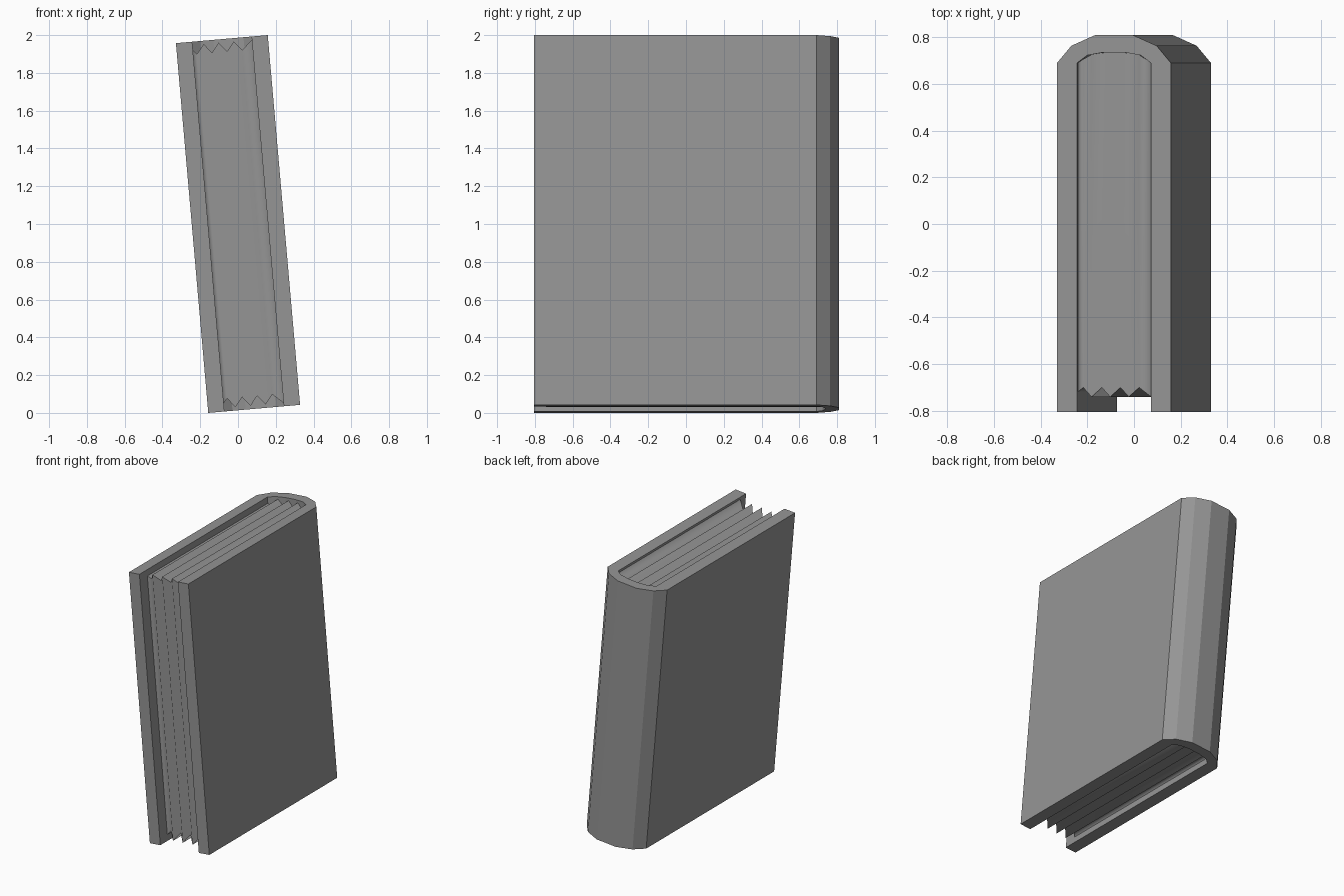
import bpy, bmesh
from math import radians, cos
from mathutils import Matrix

old = bpy.data.objects.get("Cube")
if old:
    bpy.data.objects.remove(old, do_unlink=True)

HALF = 0.9825          # half the cover height
FRONT = -0.805         # free edge of the boards
TILT = Matrix.Translation((0, 0, 1)) @ Matrix.Rotation(radians(-5), 4, "Y")

grey = bpy.data.materials.new("plain grey")
grey.use_nodes = True
grey.diffuse_color = (0.3, 0.3, 0.3, 1)
grey.node_tree.nodes["Principled BSDF"].inputs["Base Color"].default_value = grey.diffuse_color


def finish(name, bm):
    """Turn a bmesh into a leaning, outward-facing object."""
    bmesh.ops.recalc_face_normals(bm, faces=bm.faces)
    bm.transform(TILT)
    mesh = bpy.data.meshes.new(name)
    bm.to_mesh(mesh)
    bm.free()
    mesh.materials.append(grey)
    obj = bpy.data.objects.new(name, mesh)
    bpy.context.collection.objects.link(obj)
    return obj


def loft(bm, rings, smooth=False):
    """Skin a row of four-cornered sections and close both ends."""
    rows = [[bm.verts.new(p) for p in ring] for ring in rings]
    for a, b in zip(rows, rows[1:]):
        for i in range(4):
            j = (i + 1) % 4
            bm.faces.new((a[i], a[j], b[j], b[i])).smooth = smooth
    bm.faces.new(rows[0])
    bm.faces.new(rows[-1])
    return rows


def mirrored(half):
    return half + [(-x, y) for x, y in reversed(half)]


# Cover: two boards joined by a faceted round spine
outer = mirrored([(-0.244, FRONT), (-0.244, 0.69), (-0.183, 0.763), (-0.078, 0.81)])
inner = mirrored([(-0.158, FRONT), (-0.158, 0.69), (-0.115, 0.722), (-0.045, 0.735)])
bm = bmesh.new()
loft(bm, [[(*o, -HALF), (*o, HALF), (*i, HALF), (*i, -HALF)] for o, i in zip(outer, inner)])
finish("book_cover", bm)


# Pages: a block pleated along its front, top and bottom
def spine_depth(x):
    pts = inner[1:-1]
    for (x0, y0), (x1, y1) in zip(pts, pts[1:]):
        if x <= x1:
            return y0 + (y1 - y0) * (x - x0) / (x1 - x0)
    return pts[-1][1]


# Each pleat is (position across, height of the ridge from 0 to 1)
pleats = [(-0.158, 0.45)]
pleats += [(-0.138 + 0.04 * n, n % 2) for n in range(7)]
pleats += [(0.158, 1)]
rings = []
for x, ridge in pleats:
    front, top, back = -0.70 - 0.04 * ridge, 0.915 + 0.05 * ridge, spine_depth(x)
    rings.append([(x, front, -top), (x, front, top), (x, back, top), (x, back, -top)])
bm = bmesh.new()
rows = loft(bm, rings, smooth=True)
# Keep the corners between front, top and bottom crisp
for a, b in zip(rows, rows[1:]):
    for v, w in zip(a, b):
        bm.edges.get((v, w)).smooth = False
for row in (rows[0], rows[-1]):
    for i in range(4):
        bm.edges.get((row[i], row[(i + 1) % 4])).smooth = False
finish("page_block", bm)
